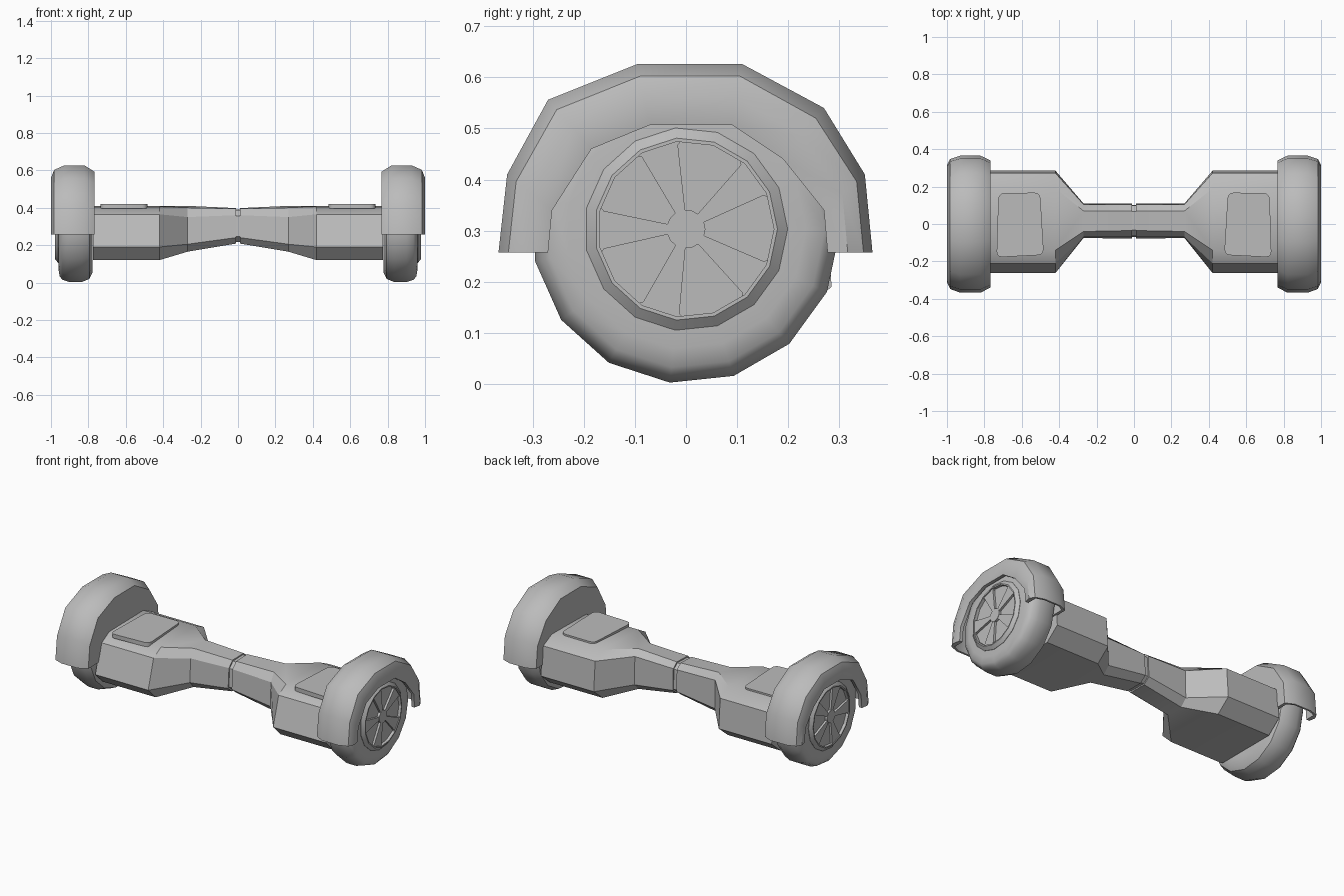
import bpy, bmesh, math

cube = bpy.data.objects.get("Cube")
if cube:
    bpy.data.objects.remove(cube)

grey = bpy.data.materials.new("plain_grey")
grey.use_nodes = True
grey.diffuse_color = (0.5, 0.5, 0.5, 1)
grey.node_tree.nodes["Principled BSDF"].inputs["Base Color"].default_value = (0.5, 0.5, 0.5, 1)


def finish(name, bm, angle=35, mirror=True):
    """Turn a bmesh into a shaded object, mirrored to the other side."""
    bmesh.ops.recalc_face_normals(bm, faces=bm.faces)
    mesh = bpy.data.meshes.new(name)
    bm.to_mesh(mesh)
    bm.free()
    mesh.materials.append(grey)
    ob = bpy.data.objects.new(name, mesh)
    bpy.context.collection.objects.link(ob)
    if mirror:
        ob.modifiers.new("other_side", "MIRROR")
    bpy.ops.object.select_all(action="DESELECT")
    ob.select_set(True)
    bpy.context.view_layer.objects.active = ob
    bpy.ops.object.shade_smooth_by_angle(angle=math.radians(angle))
    return ob


def loft(name, rings, angle=35, loop=False, mirror=True):
    """Skin closed rings of points; cap the ends, or join last to first."""
    bm = bmesh.new()
    rows = [[bm.verts.new(p) for p in ring] for ring in rings]
    pairs = list(zip(rows, rows[1:]))
    if loop:
        pairs.append((rows[-1], rows[0]))
    for a, b in pairs:
        n = len(a)
        for i in range(n):
            j = (i + 1) % n
            bm.faces.new((a[i], a[j], b[j], b[i]))
    if not loop:
        bm.faces.new(rows[0])
        bm.faces.new(rows[-1])
    return finish(name, bm, angle, mirror)


def prism(name, outline, x0, x1):
    return loft(name, [[(x, y, z) for y, z in outline] for x in (x0, x1)])


AXLE_Z = 0.303


def polar(r, degrees):
    a = math.radians(degrees)
    return r * math.cos(a), AXLE_Z + r * math.sin(a)


def wheel_part(name, profile, angle=35, loop=False):
    """Turn an (x, radius) profile about the axle in fifteen steps."""
    loft(name, [[(x, *polar(r, 24 * k)) for k in range(15)] for x, r in profile],
         angle, loop)


# Tyre and raised wheel rim
wheel_part("tyre", [(0.78, 0.2), (0.778, 0.25), (0.795, 0.285), (0.835, 0.302),
                    (0.90, 0.302), (0.938, 0.29), (0.953, 0.272),
                    (0.96, 0.235), (0.96, 0.17)])
wheel_part("rim", [(0.95, 0.199), (0.962, 0.199), (0.978, 0.179),
                   (0.978, 0.172), (0.95, 0.172)], 20, True)

# Hub and five spokes standing in front of the recessed disc
prism("hub", [polar(0.038, 24 * k) for k in range(15)], 0.95, 0.975)
for k in range(5):
    mid = 36.5 + 72 * k
    outline = [polar(0.034, mid - 16), polar(0.165, mid - 13), polar(0.175, mid - 16),
               polar(0.178, mid), polar(0.175, mid + 16), polar(0.165, mid + 13),
               polar(0.034, mid + 16)]
    prism("spoke", outline, 0.95, 0.973)

# Fender: hollow section swept from the opening edge out to the crest
crest = [(0.365, 0.257), (0.35, 0.41), (0.27, 0.54), (0.11, 0.626),
         (-0.095, 0.626), (-0.27, 0.556), (-0.35, 0.41), (-0.367, 0.257)]
opening = [(0.277, 0.257), (0.27, 0.34), (0.19, 0.44), (0.09, 0.507),
           (-0.07, 0.507), (-0.185, 0.46), (-0.262, 0.34), (-0.27, 0.257)]
section = [(0.768, 0), (0.768, 0.72), (0.82, 1), (0.93, 1), (0.983, 0.8), (1.0, 0.45),
           (0.992, 0), (0.972, 0), (0.972, 0.7), (0.925, 0.88), (0.825, 0.88),
           (0.785, 0.65), (0.785, 0)]
loft("fender", [[(x, oy + (cy - oy) * t, oz + (cz - oz) * t) for x, t in section]
                for (cy, cz), (oy, oz) in zip(crest, opening)], 40)

# Inner wall closing the fender towards the body
prism("fender_inner_wall", opening, 0.768, 0.785)

# Body: wide deck tapering into the neck
deck = [(-0.19, 0.12), (-0.262, 0.19), (-0.21, 0.365), (-0.14, 0.405),
        (0.19, 0.41), (0.272, 0.37), (0.285, 0.19), (0.2, 0.12)]
neck = [(-0.04, 0.165), (-0.075, 0.205), (-0.07, 0.35), (-0.04, 0.40),
        (0.07, 0.41), (0.105, 0.375), (0.11, 0.205), (0.07, 0.165)]
joint = [(-0.04, 0.208), (-0.078, 0.24), (-0.07, 0.36), (-0.035, 0.395),
         (0.07, 0.398), (0.105, 0.37), (0.11, 0.24), (0.07, 0.208)]
loft("body", [[(x, y, z) for y, z in shape] for x, shape in
              ((0.775, deck), (0.42, deck), (0.27, neck), (0.012, joint))], 30)

# Narrow pivot between the two halves
pivot = [(0.016 + (y - 0.016) * 0.92, 0.303 + (z - 0.303) * 0.92) for y, z in joint]
loft("pivot", [[(x, y, z) for y, z in pivot] for x in (-0.015, 0.015)], mirror=False)

# Foot pads with rounded corners
bm = bmesh.new()
corners = [(0.735, -0.178), (0.725, 0.165), (0.502, 0.168), (0.482, -0.165)]
low = [bm.verts.new((x, y, 0.395)) for x, y in corners]
high = [bm.verts.new((x, y, 0.42)) for x, y in corners]
bm.faces.new(low)
bm.faces.new(high)
for i in range(4):
    j = (i + 1) % 4
    bm.faces.new((low[i], low[j], high[j], high[i]))
uprights = [e for e in bm.edges if abs(e.verts[0].co.z - e.verts[1].co.z) > 0.01]
bmesh.ops.bevel(bm, geom=uprights, offset=0.03, segments=3, profile=0.5, affect="EDGES")
finish("foot_pad", bm)
